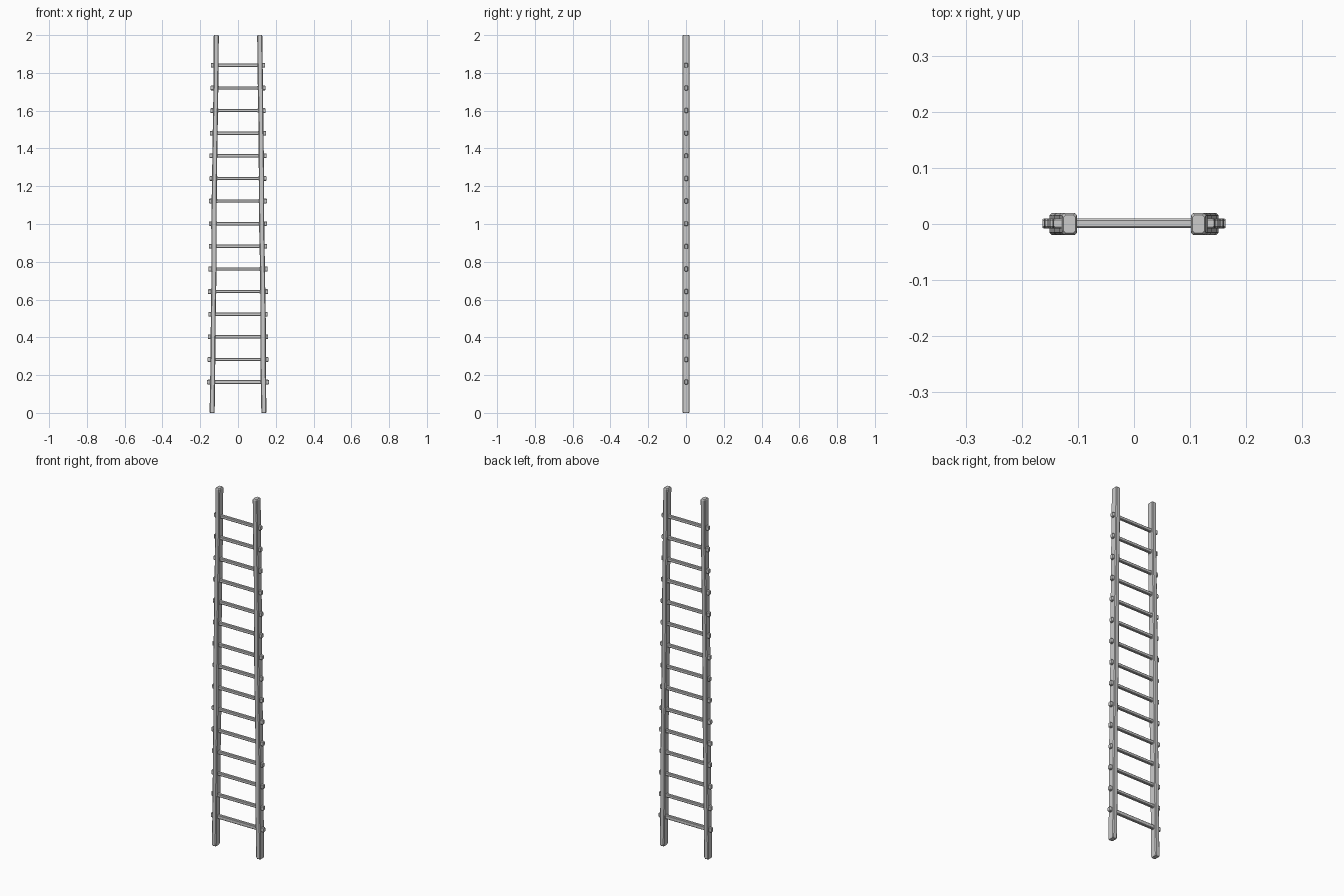
import bpy, bmesh, random
from mathutils import Vector

if "Cube" in bpy.data.objects:
    bpy.data.objects.remove(bpy.data.objects["Cube"])

random.seed(4)


def loft(name, rings):
    """Join equal-sized rings of points into a closed, flat-faced solid."""
    bm = bmesh.new()
    loops = [[bm.verts.new(p) for p in ring] for ring in rings]
    n = len(loops[0])
    for a, b in zip(loops, loops[1:]):
        for i in range(n):
            j = (i + 1) % n
            bm.faces.new((a[i], a[j], b[j], b[i]))
    bm.faces.new(loops[0])
    bm.faces.new(loops[-1])
    bmesh.ops.recalc_face_normals(bm, faces=bm.faces)
    mesh = bpy.data.meshes.new(name)
    bm.to_mesh(mesh)
    bm.free()
    obj = bpy.data.objects.new(name, mesh)
    bpy.context.collection.objects.link(obj)
    return obj


def octagon(hu, hv, c):
    """Rectangle with chamfered corners, half sizes hu and hv."""
    return [(hu, hv - c), (hu - c, hv), (c - hu, hv), (-hu, hv - c),
            (-hu, c - hv), (c - hu, -hv), (hu - c, -hv), (hu, c - hv)]


def rail_x(z):
    return 0.137 - 0.011 * z


# Side rails: hewn poles leaning together, with slight unevenness
for side, label in ((-1, "left"), (1, "right")):
    rings = []
    stations = [(0.0, 0.85), (0.006, 1.0)] + [(0.25 * k, 1.0) for k in range(1, 8)]
    stations += [(1.994, 1.0), (2.0, 0.8)]
    for z, s in stations:
        inner = 0.1 < z < 1.9
        x = side * (rail_x(z) + (random.uniform(-0.002, 0.002) if inner else 0))
        w = 0.0135 + (random.uniform(-0.001, 0.001) if inner else 0)
        rings.append([(x + u, v, z) for u, v in octagon(w * s, 0.0195 * s, 0.004)])
    loft(label + "_rail", rings)

# Rungs: slim bars through the rails, thicker at their protruding ends
for k in range(15):
    z = 0.163 + k * 0.1198
    end = 0.163 - 0.0014 * k + random.uniform(-0.002, 0.002)
    inside = rail_x(z) - 0.0135
    thin = 0.011 if k == 0 else 0.0088
    half = [(inside - 0.003, thin, 0.0085), (inside + 0.004, 0.0125, 0.009),
            (end - 0.003, 0.0125, 0.009), (end, 0.0105, 0.0075)]
    profile = [(-x, h, d) for x, h, d in reversed(half)] + half
    loft(f"rung_{k + 1}", [[Vector((x, 0.001 + u, z + v)) for u, v in octagon(d, h, 0.003)]
                           for x, h, d in profile])
